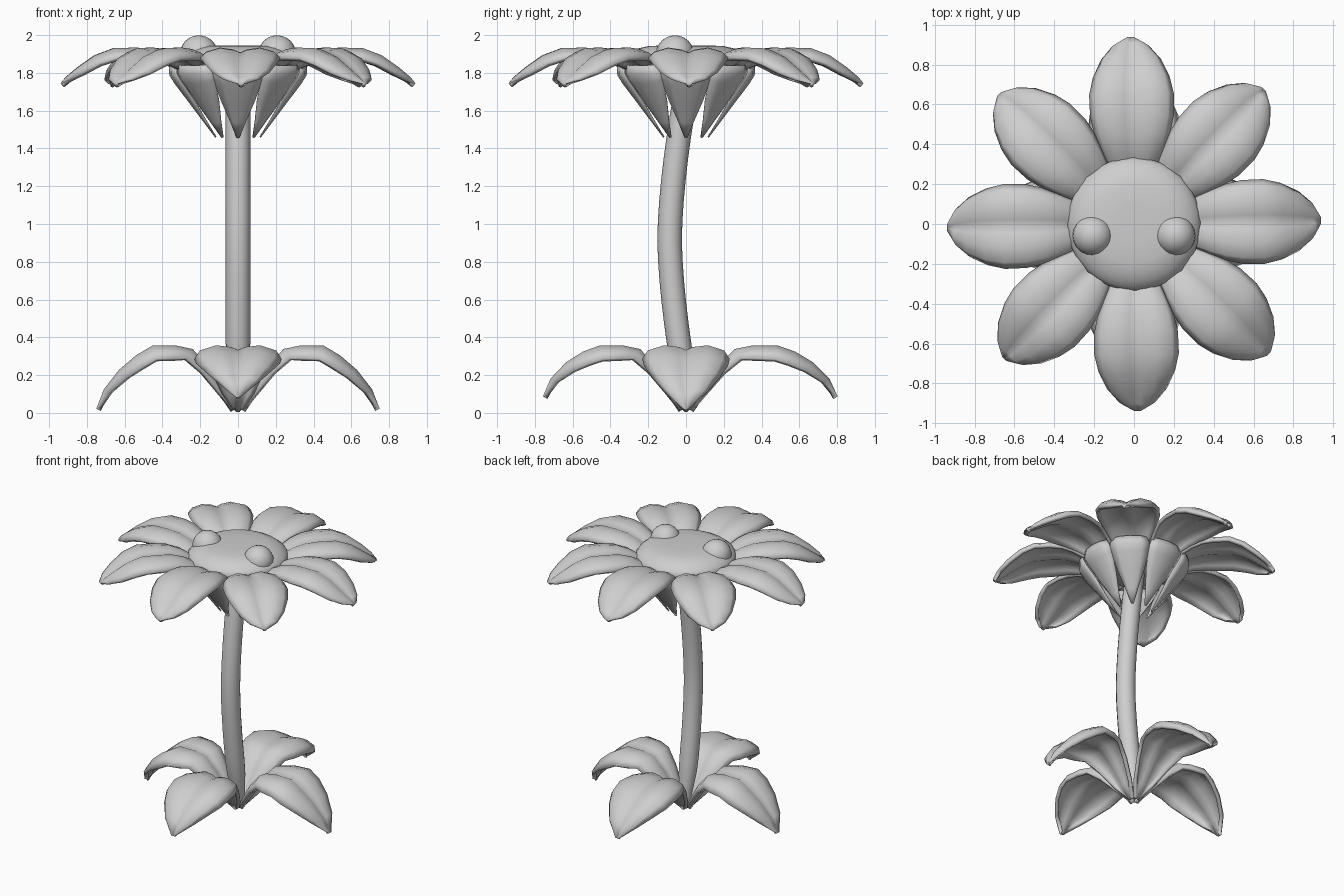
import bpy, bmesh, math
from mathutils import Matrix

if "Cube" in bpy.data.objects:
    bpy.data.objects.remove(bpy.data.objects["Cube"])

grey = bpy.data.materials.new("soft_grey")
grey.diffuse_color = (0.62, 0.62, 0.62, 1)
grey.use_nodes = True
grey.node_tree.nodes["Principled BSDF"].inputs["Base Color"].default_value = grey.diffuse_color


def finish(name, bm, angle=55):
    me = bpy.data.meshes.new(name)
    bm.to_mesh(me)
    bm.free()
    me.materials.append(grey)
    for p in me.polygons:
        p.use_smooth = True
    me.set_sharp_from_angle(angle=math.radians(angle))
    ob = bpy.data.objects.new(name, me)
    bpy.context.collection.objects.link(ob)
    return ob


def blade(name, stations, section, turn, thick, lift=0.0, stretch=1.0):
    """Leaf-like shell: stations are (radius, height, half width),
    section is (across, offset along the local normal)."""
    bm = bmesh.new()
    pts = [(r * stretch, z + lift * max(0, r - 0.45) / 0.3, w) for r, z, w in stations]
    rows = []
    for i, (r, z, w) in enumerate(pts):
        a, b = pts[max(i - 1, 0)], pts[min(i + 1, len(pts) - 1)]
        dr, dz = b[0] - a[0], b[1] - a[1]
        n = math.hypot(dr, dz)
        rows.append([bm.verts.new((r - dz / n * o * w, u * w, z + dr / n * o * w))
                     for u, o in section])
    for p, q in zip(rows, rows[1:]):
        for j in range(len(section) - 1):
            bm.faces.new((p[j], q[j], q[j + 1], p[j + 1]))
    bmesh.ops.transform(bm, matrix=Matrix.Rotation(turn, 4, 'Z'), verts=bm.verts)
    ob = finish(name, bm)
    mod = ob.modifiers.new("thickness", 'SOLIDIFY')
    mod.thickness = thick
    mod.offset = -1
    return ob


def loft(name, rings, sides):
    """Closed tube through rings of (centre y, radius, height)."""
    bm = bmesh.new()
    loops = [[bm.verts.new((r * math.cos(math.tau * k / sides),
                            y + r * math.sin(math.tau * k / sides), z))
              for k in range(sides)] for y, r, z in rings]
    for p, q in zip(loops, loops[1:]):
        for k in range(sides):
            m = (k + 1) % sides
            bm.faces.new((p[k], p[m], q[m], q[k]))
    bm.faces.new(loops[0][::-1])
    bm.faces.new(loops[-1])
    return finish(name, bm)


# Two rounded lobes either side of a midrib crease
lobes = [(-1, -.25), (-.85, -.1), (-.5, 0), (-.16, -.05), (0, -.12),
         (.16, -.05), (.5, 0), (.85, -.1), (1, -.25)]
leaf_lobes = [(-1, -.32), (-.87, -.12), (-.5, 0), (-.16, -.04), (0, -.11),
              (.16, -.04), (.5, 0), (.87, -.12), (1, -.32)]
# Sepals are shallow channels with edges curled towards the stem
channel = [(-1, .3), (-.6, .08), (0, 0), (.6, .08), (1, .3)]

petal = [(.2, 1.79, .09), (.3, 1.862, .135), (.37, 1.9, .165), (.45, 1.926, .192),
         (.54, 1.934, .21), (.66, 1.931, .213), (.76, 1.893, .193), (.85, 1.83, .15),
         (.91, 1.78, .092), (.94, 1.745, .02)]
leaf = [(.015, .02, .025), (.07, .115, .085), (.15, .24, .14), (.24, .338, .185),
        (.33, .357, .215), (.45, .358, .232), (.54, .305, .222), (.63, .228, .18),
        (.71, .125, .11), (.75, .022, .015)]
sepal = [(.115, 1.46, .006), (.175, 1.54, .04), (.25, 1.64, .088), (.33, 1.745, .127),
         (.358, 1.79, .13), (.36, 1.84, .115)]

# Flower head: petals and sepals
for k in range(8):
    turn = k * math.tau / 8
    blade("petal", petal, lobes, turn + math.radians(1.1), 0.026)
    blade("sepal", sepal, channel, turn, 0.006)

# Ground leaves, front and back ones held a little higher
for k in range(4):
    blade("leaf", leaf, leaf_lobes, k * math.tau / 4, 0.025, 0.065 * (k % 2),
          (1, 1.07, 1, 1.01)[k])

# Flower centre: low dome with a flat top
loft("flower_centre", [(0, r, z) for r, z in
                       [(.05, 1.74), (.2, 1.77), (.3, 1.81), (.332, 1.84), (.335, 1.862),
                        (.32, 1.886), (.29, 1.91), (.25, 1.93), (.2, 1.942),
                        (.1, 1.946)]], 32)

# Eyes
for side in (-1, 1):
    bm = bmesh.new()
    bmesh.ops.create_uvsphere(bm, u_segments=20, v_segments=12, radius=0.101,
                              matrix=Matrix.Translation((side * .207, -.058, 1.898)))
    finish("eye", bm)

# Stem: bowed tube, tapered at the foot
rings = []
for i in range(17):
    z = 0.04 + 1.74 * i / 16
    rings.append((-0.087 + 0.11 * abs((z - 0.92) / 0.9) ** 1.6,
                  min(0.065, 0.03 + 0.12 * z), z))
loft("stem", rings, 16)
